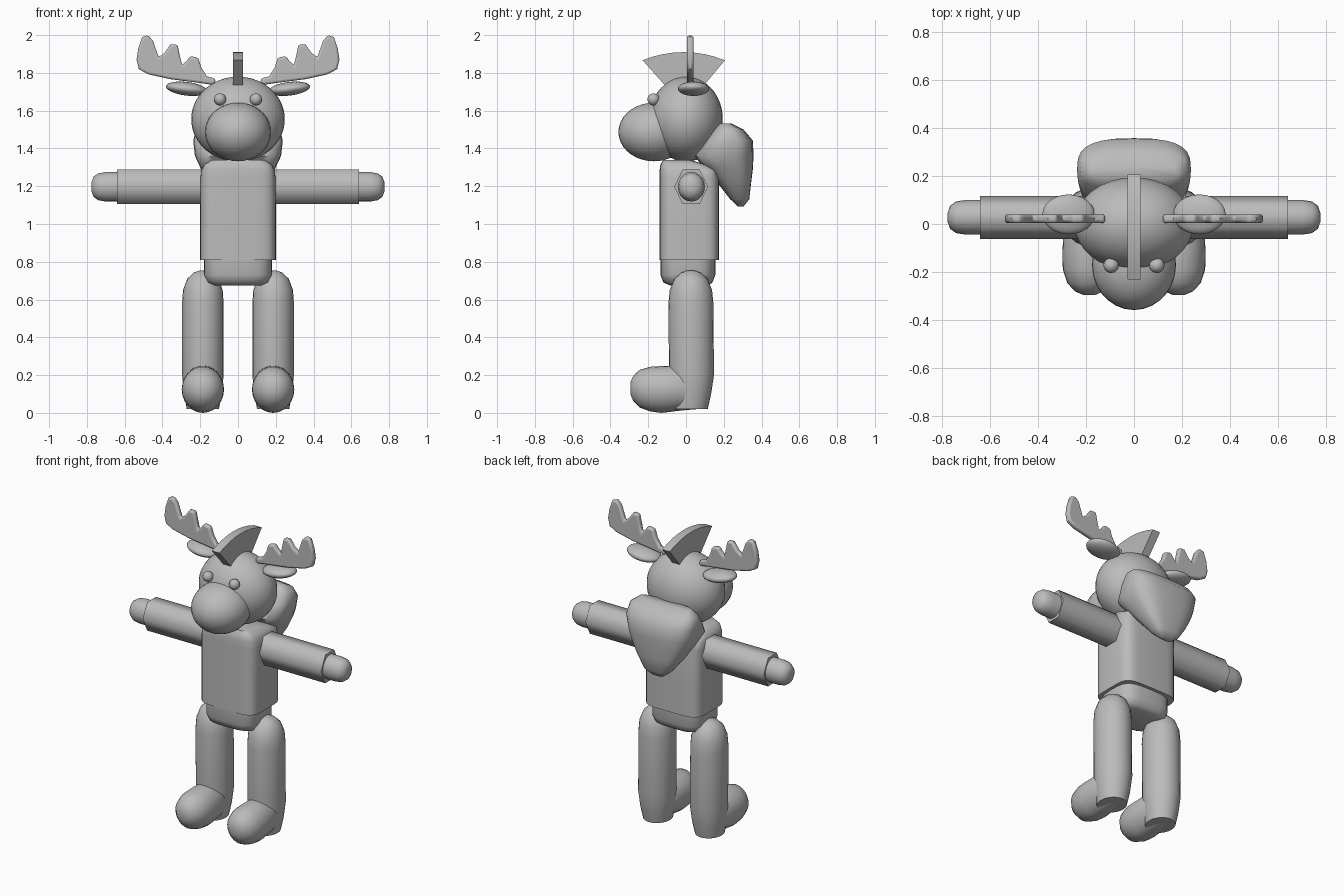
import bpy, bmesh, math
from mathutils import Vector, Matrix

grey = bpy.data.materials.new("plain grey")
grey.diffuse_color = (0.5, 0.5, 0.5, 1)


def finish(name, bm, angle=45):
    bmesh.ops.recalc_face_normals(bm, faces=bm.faces)
    me = bpy.data.meshes.new(name)
    bm.to_mesh(me)
    bm.free()
    me.materials.append(grey)
    for p in me.polygons:
        p.use_smooth = True
    me.set_sharp_from_angle(angle=math.radians(angle))
    ob = bpy.data.objects.new(name, me)
    bpy.context.collection.objects.link(ob)
    return ob


def ellipsoid(name, c, r, tilt=0.0, seg=24):
    bm = bmesh.new()
    bmesh.ops.create_uvsphere(bm, u_segments=seg, v_segments=seg * 2 // 3, radius=1)
    m = Matrix.Translation(c) @ Matrix.Rotation(tilt, 4, 'Y') @ Matrix.Diagonal((*r, 1))
    bmesh.ops.transform(bm, matrix=m, verts=bm.verts)
    return finish(name, bm, 60)


def loft(name, rings, place, n=24, p=2.0, angle=45):
    """Rings are (t, centre a, centre b, radius a, radius b); place maps (a, b, t) to xyz."""
    bm = bmesh.new()
    loops = []
    for t, ca, cb, ra, rb in rings:
        loop = []
        for i in range(n):
            w = 2 * math.pi * i / n
            c, s = math.cos(w), math.sin(w)
            a = ca + ra * math.copysign(abs(c) ** (2 / p), c)
            b = cb + rb * math.copysign(abs(s) ** (2 / p), s)
            loop.append(bm.verts.new(place(a, b, t)))
        loops.append(loop)
    for lo, hi in zip(loops, loops[1:]):
        for i in range(n):
            j = (i + 1) % n
            bm.faces.new((lo[i], lo[j], hi[j], hi[i]))
    bm.faces.new(loops[0])
    bm.faces.new(loops[-1])
    return finish(name, bm, angle)


def plate(name, pts, place, thick, bevel=0.0):
    """Flat outline extruded symmetrically by thick."""
    bm = bmesh.new()
    f = bm.faces.new([bm.verts.new(place(u, v, -thick / 2)) for u, v in pts])
    res = bmesh.ops.extrude_face_region(bm, geom=[f])
    move = Vector(place(0, 0, thick)) - Vector(place(0, 0, 0))
    bmesh.ops.translate(bm, vec=move, verts=[g for g in res["geom"] if isinstance(g, bmesh.types.BMVert)])
    ob = finish(name, bm, 35)
    if bevel:
        b = ob.modifiers.new("rounding", 'BEVEL')
        b.width, b.segments, b.limit_method = bevel, 3, 'ANGLE'
        b.angle_limit = math.radians(60)
    return ob


def upright(a, b, t):
    return (a, b, t)


# Head and muzzle
ellipsoid("head", (0, 0, 1.555), (0.248, 0.195, 0.225), seg=32)
ellipsoid("muzzle", (0, -0.17, 1.487), (0.175, 0.188, 0.155), seg=28)

# Crest on top of the head
arc = [(-0.012 + 0.218 * k / 4, 1.91 - 0.043 * (k / 4) ** 2) for k in range(-4, 5)]
plate("crest", [(-0.09, 1.71)] + arc + [(0.075, 1.71)], lambda u, v, t: (t, u, v), 0.054)

# Jacket body, hips and hood
loft("jacket", [(0.81, 0, 0.018, 0.2, 0.158), (1.0, 0, 0.018, 0.2, 0.158),
                (1.24, 0, 0.018, 0.2, 0.158), (1.285, 0, 0.015, 0.195, 0.155),
                (1.315, 0, -0.015, 0.18, 0.12), (1.34, 0, -0.05, 0.14, 0.07)],
     upright, n=32, p=5)
loft("hips", [(0.675, 0, 0.015, 0.13, 0.1), (0.69, 0, 0.01, 0.165, 0.13),
              (0.73, 0, 0.01, 0.18, 0.145), (0.83, 0, 0.01, 0.18, 0.145)],
     upright, n=28, p=3.5, angle=60)
loft("hood", [(1.093, 0, 0.29, 0.04, 0.015), (1.13, 0, 0.285, 0.09, 0.05),
              (1.22, 0, 0.255, 0.155, 0.09), (1.3, 0, 0.225, 0.2, 0.13),
              (1.36, 0, 0.2, 0.228, 0.157), (1.44, 0, 0.225, 0.237, 0.13),
              (1.5, 0, 0.225, 0.225, 0.08), (1.533, 0, 0.21, 0.18, 0.03)],
     upright, n=28, p=3, angle=70)

# Antler outline, right side
antler = [(0.12, 1.735), (0.228, 1.75), (0.36, 1.767), (0.476, 1.793), (0.525, 1.82),
          (0.537, 1.87), (0.528, 1.93), (0.508, 1.99), (0.476, 2.0), (0.45, 1.97),
          (0.42, 1.883), (0.39, 1.905), (0.358, 1.95), (0.32, 1.95), (0.31, 1.9),
          (0.296, 1.841), (0.27, 1.865), (0.254, 1.889), (0.21, 1.88), (0.195, 1.83),
          (0.165, 1.782), (0.12, 1.77)]

for s, side in ((-1, "left"), (1, "right")):
    # Face and head parts
    ellipsoid(side + "_eye", (s * 0.095, -0.172, 1.66), (0.032, 0.032, 0.032), seg=16)
    ellipsoid(side + "_ear", (s * 0.272, 0.04, 1.716), (0.11, 0.083, 0.036), tilt=-s * 0.12)
    plate(side + "_antler", [(s * u, v) for u, v in antler],
          lambda u, v, t: (u, 0.022 + t, v), 0.036, 0.012)

    # Sleeve and mitten, running outwards
    def outward(a, b, t):
        return (s * t, a, b)
    loft(side + "_sleeve", [(0.12, 0.027, 1.197, 0.09, 0.106), (0.64, 0.027, 1.197, 0.09, 0.106)],
         outward, n=6, angle=65)
    loft(side + "_hand", [(0.6, 0.028, 1.197, 0.072, 0.078), (0.7, 0.028, 1.197, 0.072, 0.078),
                          (0.74, 0.028, 1.197, 0.066, 0.071), (0.765, 0.028, 1.197, 0.048, 0.053),
                          (0.775, 0.028, 1.197, 0.02, 0.025)], outward, n=20, angle=60)

    # Leg with rounded top, and foot running forwards
    x = s * 0.186
    loft(side + "_leg", [(0.02, x, 0.02, 0.085, 0.095), (0.1, x, 0.025, 0.1, 0.108),
                         (0.2, x, 0.029, 0.11, 0.119), (0.58, x, 0.026, 0.11, 0.119),
                         (0.65, x, 0.026, 0.105, 0.112), (0.71, x, 0.026, 0.083, 0.088),
                         (0.742, x, 0.026, 0.05, 0.052), (0.755, x, 0.026, 0.015, 0.016)],
         upright, angle=60)
    loft(side + "_foot", [(-0.295, x, 0.13, 0.025, 0.03), (-0.28, x, 0.13, 0.06, 0.065),
                          (-0.245, x, 0.128, 0.092, 0.1), (-0.19, x, 0.126, 0.11, 0.118),
                          (-0.13, x, 0.124, 0.112, 0.124), (-0.03, x, 0.132, 0.108, 0.12),
                          (0.06, x, 0.12, 0.08, 0.1)],
         lambda a, b, t: (a, t, b), angle=60)
